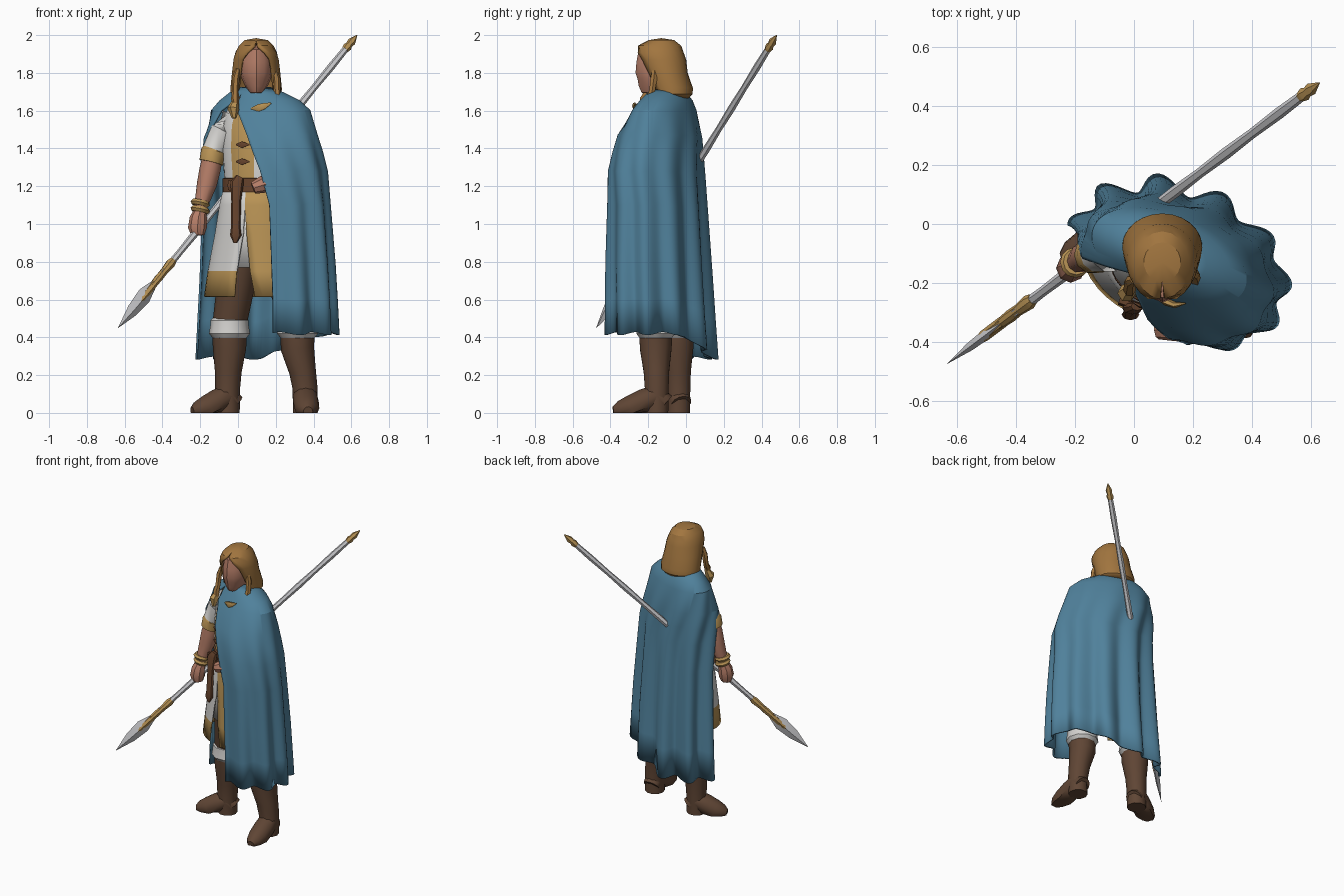
import bpy, bmesh, math
from mathutils import Vector

cube = bpy.data.objects.get("Cube")
if cube:
    bpy.data.objects.remove(cube, do_unlink=True)

YAW = math.radians(-22)


def material(name, color):
    mat = bpy.data.materials.new(name)
    mat.use_nodes = True
    mat.diffuse_color = (*color, 1)
    mat.node_tree.nodes["Principled BSDF"].inputs["Base Color"].default_value = (*color, 1)
    return mat


blue = material("cloak blue", (0.08, 0.22, 0.33))
hair_brown = material("hair golden brown", (0.36, 0.18, 0.05))
skin = material("skin", (0.47, 0.21, 0.14))
white = material("cloth white", (0.65, 0.64, 0.62))
gold = material("trim gold", (0.48, 0.29, 0.09))
boot_brown = material("boot brown", (0.115, 0.06, 0.035))
belt_brown = material("belt brown", (0.13, 0.055, 0.025))
steel = material("steel grey", (0.6, 0.6, 0.62))


def build(name, rings, mats, rule=None, closed=False, caps=False, thickness=0, angle=38):
    """Skin a list of rings; rule(row, column) picks the material."""
    bm = bmesh.new()
    grid = [[bm.verts.new((p.x, p.y, max(p.z, 0))) for p in ring] for ring in rings]
    count = len(grid[0])
    for i in range(len(grid) - 1):
        for j in range(count if closed else count - 1):
            k = (j + 1) % count
            face = bm.faces.new((grid[i][j], grid[i][k], grid[i + 1][k], grid[i + 1][j]))
            face.material_index = rule(i, j) if rule else 0
    if caps:
        bm.faces.new(grid[0])
        bm.faces.new(grid[-1]).material_index = rule(len(grid) - 2, 0) if rule else 0
    bmesh.ops.remove_doubles(bm, verts=bm.verts, dist=0.0005)
    bmesh.ops.recalc_face_normals(bm, faces=bm.faces)
    mesh = bpy.data.meshes.new(name)
    bm.to_mesh(mesh)
    bm.free()
    for mat in mats:
        mesh.materials.append(mat)
    mesh.shade_smooth()
    mesh.set_sharp_from_angle(angle=math.radians(angle))
    obj = bpy.data.objects.new(name, mesh)
    bpy.context.collection.objects.link(obj)
    if thickness:
        mod = obj.modifiers.new("thickness", "SOLIDIFY")
        mod.thickness = thickness
        mod.offset = 0
    return obj


def oval(z, cx, cy, a, b, degrees, yaw=YAW, scale=1):
    t = math.radians(degrees)
    u, v = a * scale * math.cos(t), b * scale * math.sin(t)
    return Vector((cx + u * math.cos(yaw) - v * math.sin(yaw),
                   cy + u * math.sin(yaw) + v * math.cos(yaw), z))


def shell(name, rows, cols, mats, rule=None, yaw=YAW, **options):
    """Rows are (z, cx, cy, a, b, start angle, end angle)."""
    rings = [[oval(*r[:5], r[5] + (r[6] - r[5]) * j / cols, yaw) for j in range(cols + 1)] for r in rows]
    return build(name, rings, mats, rule, **options)


def tube(name, points, mats, rule=None, sides=10, flat=1, angle=38):
    """Points are (x, y, z, radius)."""
    path = [Vector(p[:3]) for p in points]
    rings = []
    for i, p in enumerate(path):
        d = (path[min(i + 1, len(path) - 1)] - path[max(i - 1, 0)]).normalized()
        n = d.cross(Vector((0, 1, 0) if abs(d.z) > 0.8 else (0, 0, 1))).normalized()
        b = n.cross(d)
        ring = []
        for j in range(sides):
            t = math.tau * j / sides
            ring.append(p + (n * math.cos(t) * flat + b * math.sin(t)) * max(points[i][3], 0.001))
        rings.append(ring)
    return build(name, rings, mats, rule, closed=True, caps=True, angle=angle)


# Cloak with folds that deepen toward the hem and the back
cloak_rows = [
    (1.72, .09, -.1, .08, .07, -110, 250), (1.69, .1, -.1, .15, .09, -110, 250),
    (1.65, .115, -.105, .22, .116, -109, 242), (1.6, .12, -.115, .272, .14, -107, 228),
    (1.47, .12, -.14, .305, .195, -90, 206), (1.38, .13, -.15, .322, .21, -85, 196),
    (1.28, .14, -.158, .335, .225, -79, 188), (1.1, .145, -.155, .342, .233, -71, 183),
    (.8, .15, -.15, .358, .245, -70, 182), (.6, .15, -.145, .368, .25, -69, 182),
    (.42, .15, -.14, .375, .255, -69, 183)]
COLS = 104
rings = []
for z, cx, cy, a, b, start, end in cloak_rows:
    depth = min(max((1.6 - z) / 1.18, 0), 1)
    ring = []
    for j in range(COLS + 1):
        deg = start + (end - start) * j / COLS
        fold = -69 + 255 * j / COLS
        wave = math.cos(math.radians(11 * (fold - 150)))
        amount = 0.06 + 0.06 * max(0, math.sin(math.pi * (fold - 40) / 140))
        drop = 0.13 * min(max((deg - 50) / 60, 0), 1) + 0.008 * wave
        ring.append(oval(z - drop * depth, cx, cy, a, b, deg, scale=1 + amount * wave * depth ** 0.6))
    rings.append(ring)
build("cloak", rings, [blue], thickness=0.012, angle=30)

# Tunic body with a gold front band
shell("tunic", [(1.68, .09, -.11, .06, .06, -90, 270), (1.62, .09, -.12, .15, .09, -90, 270),
                (1.52, .09, -.13, .18, .12, -90, 270), (1.4, .09, -.14, .18, .135, -90, 270),
                (1.2, .09, -.15, .165, .12, -90, 270)],
      24, [white, gold], lambda i, j: int(j >= 22 or j == 0 or i == 0))

# Skirt with a front slit, gold hem and one broad gold edge, over a white underskirt
shell("skirt", [(1.2, .09, -.15, .165, .122, -90, 270), (1.1, .09, -.15, .19, .14, -90, 270),
                (.95, .09, -.145, .215, .155, -86, 269), (.75, .09, -.135, .255, .18, -80, 263),
                (.615, .09, -.13, .275, .195, -74, 262)],
      36, [white, gold], lambda i, j: int(i == 3 or j < 4), thickness=0.01)
shell("underskirt", [(1.1, .09, -.15, .17, .12, -90, 270), (.77, .09, -.135, .225, .155, -90, 270)],
      24, [white], thickness=0.01)

# Belt, hanging sheath, chest clasps
shell("belt", [(z, .09, -.15, .165 + g, .12 + g, 0, 360) for z, g in
               ((1.165, 0), (1.17, .014), (1.24, .012), (1.245, 0))], 24, [belt_brown])
tube("sheath", [(.01, -.28, 1.25, .014), (-.005, -.285, 1.22, .022), (-.01, -.295, 1.12, .016),
                (-.012, -.303, .98, .016), (-.012, -.308, .94, .019), (-.015, -.31, .9, .006)],
     [belt_brown], sides=8, flat=1.6)
tube("buckle", [(-.05, -.26, 1.205, .03), (.02, -.285, 1.205, .035)], [belt_brown], sides=6, flat=.5)
for z in (1.33, 1.42):
    tube("chest_clasp", [(-.01, -.262, z, .004), (.02, -.277, z, .02), (.06, -.284, z, .004)],
         [belt_brown], sides=6, flat=.4)

# Right arm: sleeve, bare forearm, bracelets, gripping hand
tube("right_sleeve", [(-.03, -.08, 1.56, .07), (-.085, -.09, 1.49, .075), (-.125, -.1, 1.39, .064),
                      (-.127, -.1, 1.385, .069), (-.142, -.105, 1.325, .064)],
     [white, gold], lambda i, j: int(i >= 2))
tube("right_arm", [(-.12, -.1, 1.42, .05), (-.148, -.105, 1.29, .056), (-.165, -.11, 1.21, .053),
                   (-.195, -.13, 1.1, .036), (-.203, -.14, 1.05, .034)], [skin])
tube("right_hand", [(-.2, -.135, 1.07, .034), (-.21, -.145, 1.03, .046), (-.215, -.15, .98, .05),
                    (-.212, -.152, .94, .035)], [skin], sides=8)
for z in (1.075, 1.11):
    tube("bracelet", [(-.203, -.133, z - .014, .042), (-.2, -.131, z, .052), (-.197, -.129, z + .014, .044)],
         [gold], sides=12)

# Left hand resting on the belt
tube("left_hand", [(.3, -.24, 1.22, .05), (.2, -.32, 1.22, .04), (.13, -.355, 1.21, .046),
                   (.08, -.36, 1.19, .032)], [skin], sides=8)

# Legs: trousers, white wraps, boots and feet
legs = {"right": ((.03, -.11), (-.045, -.045), (-.055, -.04), (-.23, -.115)),
        "left": ((.2, -.15), (.315, -.16), (.355, -.155), (.37, -.37))}
for side, (hip, knee, ankle, toe) in legs.items():
    tube(side + "_trouser", [(*hip, .95, .11), (*((h + k) / 2 for h, k in zip(hip, knee)), .7, .102),
                             (*knee, .47, .09)], [boot_brown])
    tube(side + "_leg_wrap", [(*knee, z, r) for z, r in
                              ((.51, .08), (.49, .1), (.46, .102), (.42, .108), (.39, .085))], [white])
    mid = [(k + 2 * a) / 3 for k, a in zip(knee, ankle)]
    tube(side + "_boot", [(*knee, .42, .092), (*knee, .34, .088), (*mid, .22, .071),
                          (*ankle, .13, .066), (*ankle, .0, .064)], [boot_brown])
    heel, end = Vector(ankle), Vector(toe)
    steps = ((-.2, .05, .055), (0, .09, .065), (.3, .06, .068), (.65, .025, .066), (.92, .012, .05), (1.07, .008, .025))
    tube(side + "_foot", [(*heel.lerp(end, t), z, r) for t, z, r in steps], [boot_brown], sides=12)

# Head: face with a soft centre ridge, neck
tube("neck", [(.095, -.11, 1.62, .065), (.095, -.13, 1.78, .055)], [skin])
shell("face", [(1.95, .097, -.14, 0, 0, 0, 360), (1.925, .097, -.145, .07, .105, 0, 360),
               (1.86, .097, -.145, .086, .117, 0, 360), (1.8, .097, -.145, .084, .122, 0, 360),
               (1.77, .097, -.145, .078, .112, 0, 360), (1.73, .097, -.15, .06, .1, 0, 360),
               (1.695, .097, -.16, .036, .075, 0, 360), (1.69, .097, -.165, 0, 0, 0, 360)],
      12, [skin], yaw=0)

# Long hair, open around the face
hair_rows = [(1.978, -.13, 0, 0, 0), (1.968, -.13, .06, .065, 0), (1.94, -.14, .088, .11, 4),
             (1.905, -.14, .105, .122, 25), (1.87, -.13, .114, .125, 38), (1.8, -.11, .122, .113, 42),
             (1.72, -.08, .13, .11, 44), (1.69, -.075, .13, .105, 52), (1.665, -.07, .1, .075, 60)]
shell("hair", [(z, .096, cy, a, b, -90 + gap, 270 - gap) for z, cy, a, b, gap in hair_rows],
      18, [hair_brown], yaw=0, thickness=0.012, angle=25)
for x, y, way in ((.0, -.19, -1), (.192, -.165, 1)):
    tube("braid", [(x, y, 1.82, .014), (x + .012 * way, y - .005, 1.77, .02), (x + .015 * way, y - .015, 1.7, .018),
                   (x + .015 * way, y - .035, 1.66, .022), (x + .01 * way, y - .045, 1.62, .012)],
         [hair_brown], sides=6)

# Cloak brooch and gold fringe
tube("brooch", [(.07, -.245, 1.61, .006), (.11, -.265, 1.615, .022), (.14, -.275, 1.625, .018),
                (.175, -.27, 1.64, .004)], [gold], sides=6, flat=.6)
tube("fringe", [(-.01, -.21, 1.67, .012), (-.025, -.235, 1.61, .032), (-.02, -.245, 1.56, .012)], [gold], sides=6)

# Spear running from the low front tip to the high back end
tip, butt = Vector((-.635, -.475, .45)), Vector((.63, .48, 2))


def along(steps):
    return [(*tip.lerp(butt, t), r) for t, r in steps]


tube("spear_shaft", along([(.12 + .07 * i, .017 + .003 * (i % 2)) for i in range(13)]), [steel], sides=6)
tube("spear_blade", along([(0, 0), (.06, .036), (.11, .046), (.155, .018)]), [steel], sides=4, flat=.4, angle=15)
tube("spear_ridge", along([(.05, .003), (.1, .02), (.15, .02)]), [gold], sides=6)
tube("spear_socket", along([(.14, .018), (.17, .022), (.19, .02), (.22, .026), (.23, .02)]), [gold], sides=8)
tube("spear_butt", along([(.95, .019), (.96, .024), (.967, .018), (.978, .022), (1, .002)]), [gold], sides=6)
